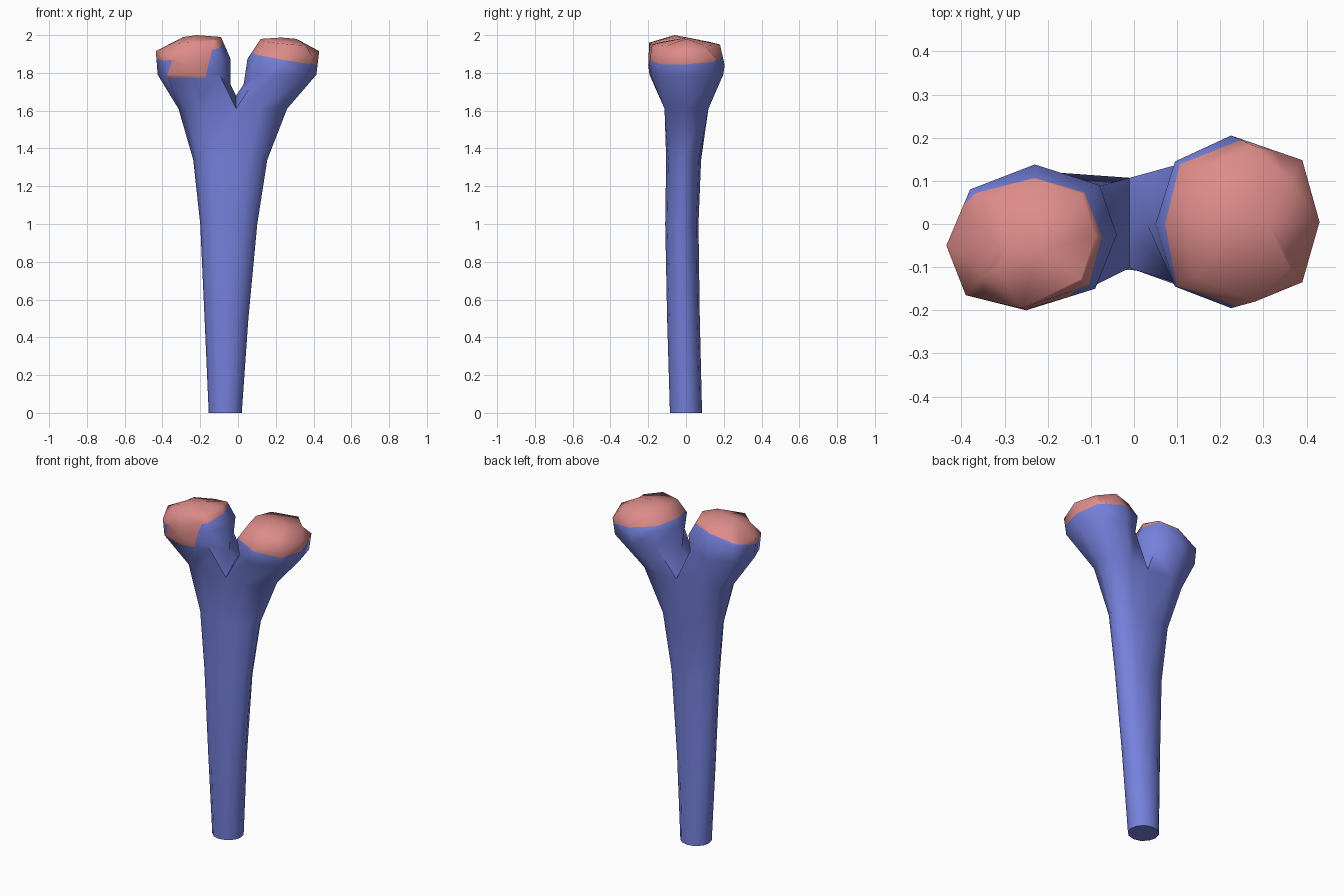
import bpy, bmesh, math
from mathutils import Vector

if "Cube" in bpy.data.objects:
    bpy.data.objects.remove(bpy.data.objects["Cube"])


def material(name, rgb):
    m = bpy.data.materials.new(name)
    m.diffuse_color = (*rgb, 1)
    m.use_nodes = True
    m.node_tree.nodes["Principled BSDF"].inputs["Base Color"].default_value = m.diffuse_color
    return m


bm = bmesh.new()


def bridge(a, b):
    n = len(a)
    for i in range(n):
        j = (i + 1) % n
        if a[i] is b[i] and a[j] is b[j]:
            continue
        bm.faces.new((a[i], a[j], b[j], b[i]))


# Shaft: 12-sided rings  (z, x min, x max, y min, y max, fullness, waist)
SHAFT = [(0, -.155, .02, -.085, .085, 1, 1),
         (.5, -.177, .055, -.10, .073, 1, 1),
         (1.0, -.20, .102, -.11, .066, 1, 1),
         (1.34, -.237, .155, -.105, .08, .9, 1),
         (1.61, -.315, .26, -.125, .13, .65, .82)]
rings = []
for z, x0, x1, y0, y1, p, waist in SHAFT:
    ring = []
    for i in range(12):
        t = math.radians(-90 + 30 * i)
        c, s = math.cos(t), math.sin(t)
        k = waist if i % 6 == 0 else 1
        x = (x0 + x1) / 2 + (x1 - x0) / 2 * c
        y = (y0 + y1) / 2 + (y1 - y0) / 2 * math.copysign(abs(s) ** p, s) * k
        if i % 6 == 0 and waist < 1:
            x = -.01
        ring.append(bm.verts.new((x, y, z)))
    rings.append(ring)
for a, b in zip(rings, rings[1:]):
    bridge(a, b)
bm.faces.new(rings[0][::-1])

# Fork: each half ring plus a saddle point starts one knuckle
top = rings[-1]
saddle = bm.verts.new((-.01, -.015, 1.68))
right_loop = top[0:7] + [saddle]
left_loop = [top[0]] + top[:5:-1] + [saddle]

# Knuckle outlines, ordered front-inner, around the outside, to inner
RIGHT = [(.095, -.145), (.225, -.195), (.39, -.135), (.43, .005),
         (.39, .148), (.225, .205), (.095, .145), (.05, 0)]
LEFT = [(-.09, -.15), (-.25, -.20), (-.39, -.165), (-.435, -.05),
        (-.38, .08), (-.23, .138), (-.08, .09), (-.04, -.025)]
RIGHT_TOP = [(.14, -.12, 1.965), (.28, -.18, 1.95), (.36, -.1, 1.945), (.31, 0, 1.98),
             (.36, .1, 1.945), (.28, .18, 1.95), (.14, .12, 1.965), (.12, 0, 1.98)]
LEFT_TOP = [(-.12, -.13, 1.975), (-.26, -.195, 1.96), (-.35, -.12, 1.955), (-.29, -.05, 1.99),
            (-.33, .05, 1.955), (-.23, .105, 1.95), (-.12, .07, 1.975), (-.09, -.03, 1.99)]


def knuckle(loop, outline, crown, peak, shrink, cx, cy):
    low = [bm.verts.new((cx + (x - cx) * shrink, cy + (y - cy) * .96,
                         1.74 if i == 7 else 1.79)) for i, (x, y) in enumerate(outline)]
    low[7].co.x = outline[7][0] * (.6 if cx > 0 else 1)
    wide = [bm.verts.new((x, y, (1.89, 1.84, 1.89, 1.915, 1.89, 1.84, 1.89, 1.875)[i]))
            for i, (x, y) in enumerate(outline)]
    cap = [bm.verts.new(c) for c in crown]
    bridge(loop, low)
    bridge(low, wide)
    bridge(wide, cap)
    tip = bm.verts.new(peak)
    for i in range(8):
        bm.faces.new((cap[i], cap[(i + 1) % 8], tip))


knuckle(right_loop, RIGHT, RIGHT_TOP, (.23, 0, 1.987), .92, .24, 0)
knuckle(left_loop, LEFT, LEFT_TOP, (-.22, -.06, 2.0), .95, -.24, -.03)
bmesh.ops.recalc_face_normals(bm, faces=bm.faces)


def cut(test, co, no):
    faces = [f for f in bm.faces if test(f.calc_center_median())]
    geom = set(faces)
    for f in faces:
        geom.update(f.edges)
        geom.update(f.verts)
    bmesh.ops.bisect_plane(bm, geom=list(geom), plane_co=co, plane_no=no)


# Red caps are cut off by a tilted plane on each knuckle
right_plane = (Vector((.24, 0, 1.878)), Vector((.18, -.05, 1)))
left_plane = (Vector((-.24, -.05, 1.915)), Vector((-.22, -.17, 1)))
cut(lambda c: c.x > .02 and c.z > 1.7, *right_plane)
cut(lambda c: c.x < -.02 and c.z > 1.7, *left_plane)


# Red patch on the front of the left knuckle
def front_left(c):
    return c.x < -.05 and c.y < -.09 and c.z > 1.66


cut(front_left, (-.37, 0, 1.8), (1, 0, -.3))
cut(front_left, (-.155, 0, 1.85), (1, 0, -.25))
cut(front_left, (0, 0, 1.775), (0, 0, 1))
for f in bm.faces:
    c = f.calc_center_median()
    co, no = right_plane if c.x > 0 else left_plane
    red = c.z > 1.75 and (c - co).dot(no) > 0
    if front_left(c) and c.z > 1.775 and c.x > -.37 + .3 * (c.z - 1.8) \
            and c.x < -.155 + .25 * (c.z - 1.85):
        red = True
    f.material_index = int(red)

me = bpy.data.meshes.new("forked_bone")
bm.to_mesh(me)
bm.free()
ob = bpy.data.objects.new("forked_bone", me)
bpy.context.collection.objects.link(ob)
me.materials.append(material("periwinkle_blue", (.18, .22, .72)))
me.materials.append(material("soft_red", (.72, .26, .25)))
bpy.context.view_layer.objects.active = ob
ob.select_set(True)
bpy.ops.object.shade_smooth_by_angle(angle=math.radians(60))
